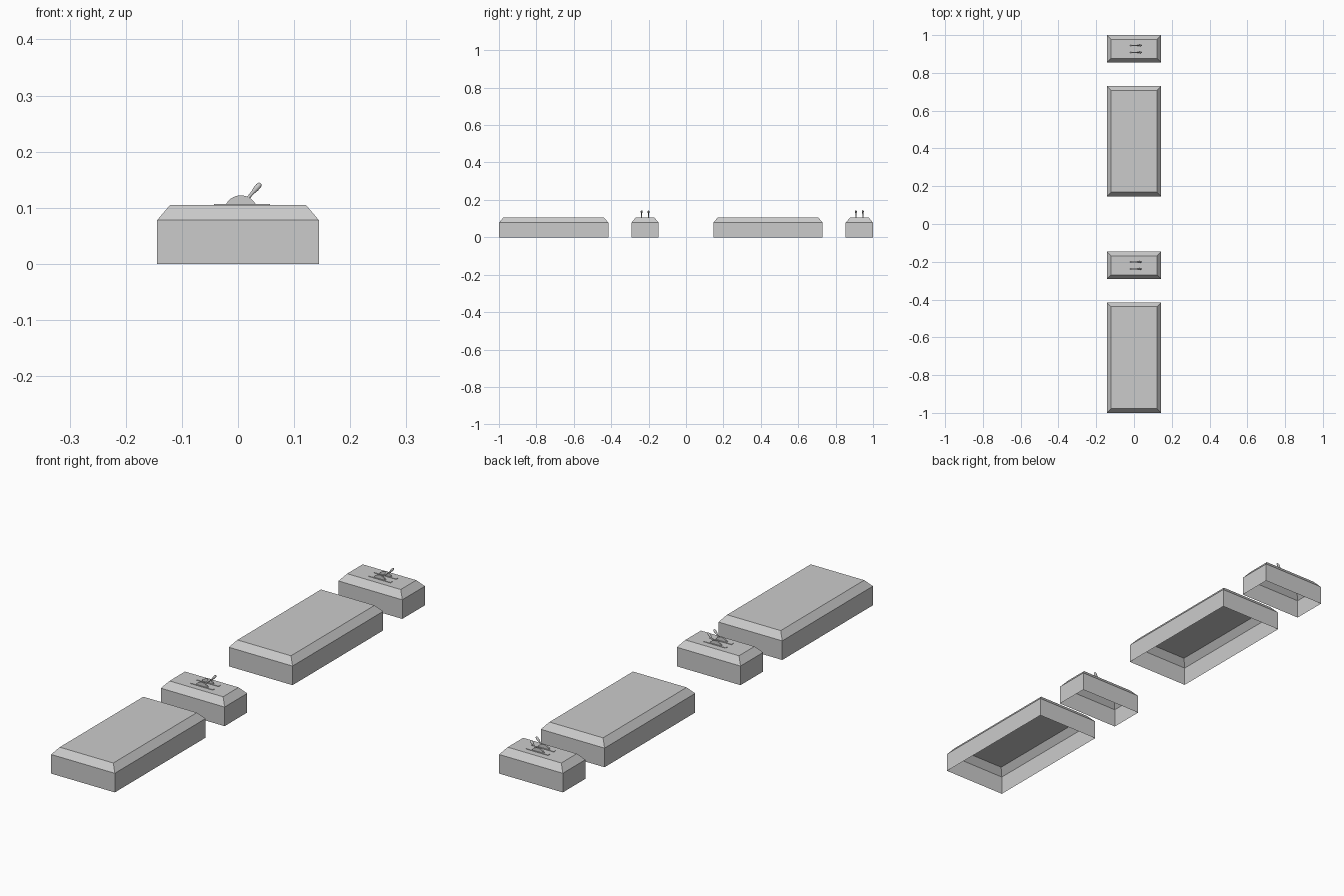
import bpy, bmesh, math
from mathutils import Vector, Matrix

if "Cube" in bpy.data.objects:
    bpy.data.objects.remove(bpy.data.objects["Cube"])

HALF_W, WALL_Z, TOP_Z, INSET = 0.144, 0.078, 0.105, 0.023


def finish(name, bm):
    bmesh.ops.recalc_face_normals(bm, faces=bm.faces)
    me = bpy.data.meshes.new(name)
    bm.to_mesh(me)
    bm.free()
    ob = bpy.data.objects.new(name, me)
    bpy.context.collection.objects.link(ob)
    return ob


# Open-bottomed housing: straight walls, sloped shoulder, flat top
def housing(name, y0, y1):
    bm = bmesh.new()
    rings = []
    for z, d in ((0, 0), (WALL_Z, 0), (TOP_Z, INSET)):
        x, a, b = HALF_W - d, y0 + d, y1 - d
        rings.append([bm.verts.new((px, py, z))
                      for px, py in ((-x, a), (x, a), (x, b), (-x, b))])
    for lo, hi in zip(rings, rings[1:]):
        for i in range(4):
            j = (i + 1) % 4
            bm.faces.new((lo[i], lo[j], hi[j], hi[i]))
    bm.faces.new(rings[-1])
    return finish(name, bm)


# Extrude an x-z outline across y, centred on the given y
def slab(name, outline, y, width):
    bm = bmesh.new()
    face = bm.faces.new([bm.verts.new((x, y - width / 2, z)) for x, z in outline])
    ext = bmesh.ops.extrude_face_region(bm, geom=[face])
    moved = [v for v in ext["geom"] if isinstance(v, bmesh.types.BMVert)]
    bmesh.ops.translate(bm, verts=moved, vec=(0, width, 0))
    return finish(name, bm)


# Tapered round handle with a domed tip, lathed along its own axis
def handle(name, start, end, segments=12):
    axis = end - start
    length = axis.length
    profile = [(0.0025, 0), (0.0032, length * 0.45), (0.0047, length * 0.65),
               (0.0050, length * 0.85), (0.0036, length * 0.96), (0.0014, length)]
    rot = axis.to_track_quat('Z', 'Y').to_matrix().to_4x4()
    bm = bmesh.new()
    rings = [[bm.verts.new((r * math.cos(2 * math.pi * i / segments),
                            r * math.sin(2 * math.pi * i / segments), h))
              for i in range(segments)] for r, h in profile]
    for lo, hi in zip(rings, rings[1:]):
        for i in range(segments):
            j = (i + 1) % segments
            bm.faces.new((lo[i], lo[j], hi[j], hi[i])).smooth = True
    bm.faces.new(rings[0])
    bm.faces.new(rings[-1])
    bmesh.ops.transform(bm, matrix=Matrix.Translation(start) @ rot, verts=bm.verts)
    return finish(name, bm)


# Lever: slot plate, curved quadrant and leaning handle
def lever(name, y):
    slab(name + "_plate", [(-0.043, TOP_Z), (0.057, TOP_Z),
                           (0.057, 0.107), (-0.043, 0.107)], y, 0.012)
    radius, cx, cz = 0.030, 0.005, 0.092
    a0 = math.asin((TOP_Z - cz) / radius)
    arc = [a0 + (math.pi - 2 * a0) * i / 14 for i in range(15)]
    slab(name + "_quadrant", [(cx + radius * math.cos(a), cz + radius * math.sin(a))
                              for a in arc], y, 0.006)
    handle(name + "_handle", Vector((0.015, y, 0.114)), Vector((0.0405, y, 0.1435)))


# Two identical sets: a long console and a short lever console
for n, offset in enumerate((-1.0, 0.146), 1):
    housing(f"long_console_{n}", offset, offset + 0.585)
    housing(f"lever_console_{n}", offset + 0.708, offset + 0.854)
    for side, dy in (("front", -0.0185), ("back", 0.0185)):
        lever(f"{side}_lever_{n}", offset + 0.781 + dy)
